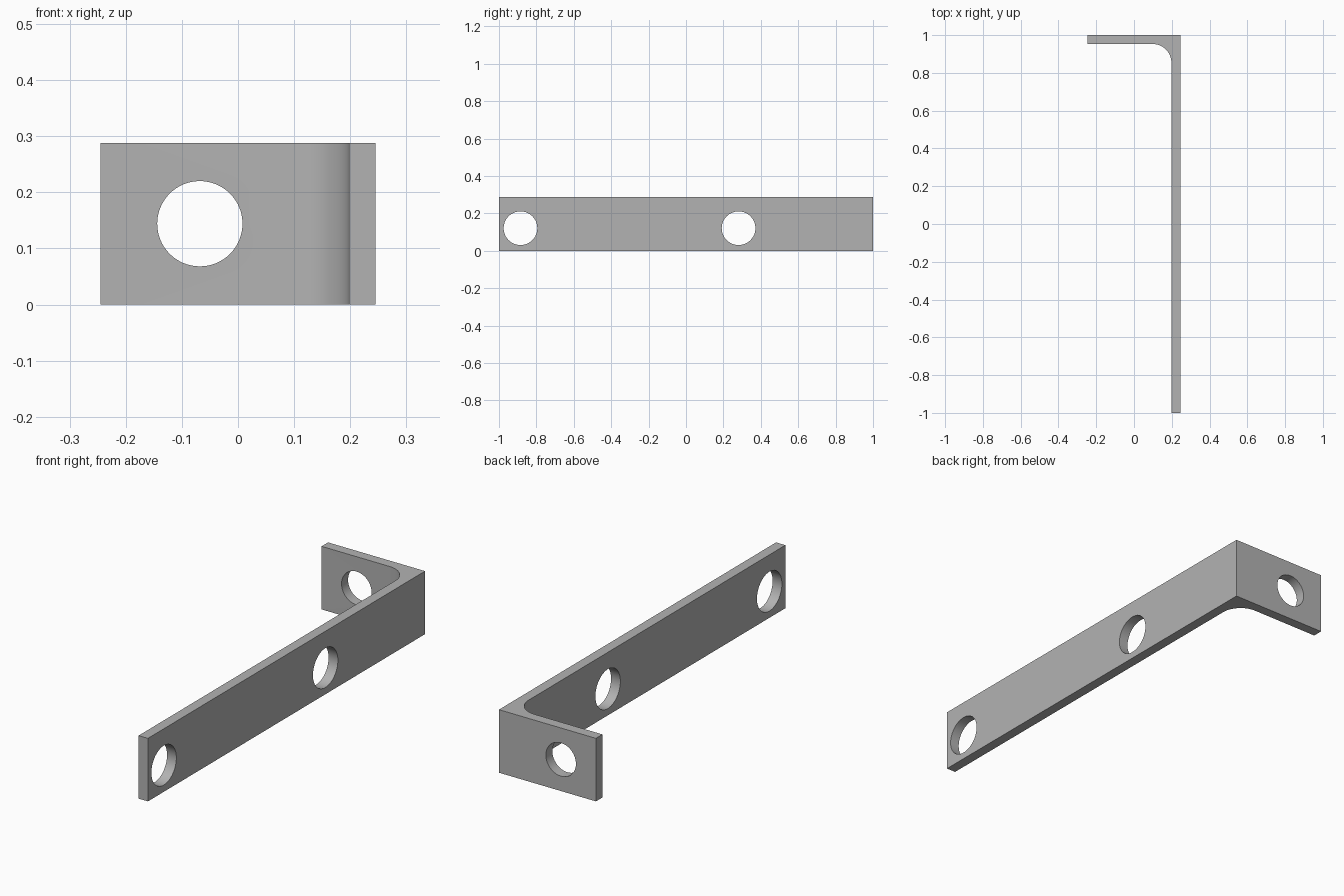
import bpy, bmesh, math
from mathutils import Matrix

cube = bpy.data.objects.get("Cube")
if cube:
    bpy.data.objects.remove(cube, do_unlink=True)

HEIGHT, HALF_W, THICK, FILLET = 0.288, 0.245, 0.047, 0.1

steel = bpy.data.materials.new("grey_steel")
steel.use_nodes = True
colour = (0.45, 0.45, 0.45, 1)
steel.diffuse_color = colour
steel.node_tree.nodes["Principled BSDF"].inputs["Base Color"].default_value = colour


def make_object(name, bm):
    bmesh.ops.recalc_face_normals(bm, faces=bm.faces)
    mesh = bpy.data.meshes.new(name)
    bm.to_mesh(mesh)
    bm.free()
    mesh.materials.append(steel)
    obj = bpy.data.objects.new(name, mesh)
    bpy.context.collection.objects.link(obj)
    return obj


# L-shaped bracket: profile with a rounded inside corner, extruded upward
inner_x, inner_y = HALF_W - THICK, 1 - THICK
profile = [(HALF_W, -1), (HALF_W, 1), (-HALF_W, 1), (-HALF_W, inner_y)]
steps = 24
for i in range(steps + 1):
    a = math.pi / 2 * (1 - i / steps)
    profile.append((inner_x - FILLET + FILLET * math.cos(a),
                    inner_y - FILLET + FILLET * math.sin(a)))
profile.append((inner_x, -1))

bm = bmesh.new()
base = bm.faces.new([bm.verts.new((x, y, 0)) for x, y in profile])
top = bmesh.ops.extrude_face_region(bm, geom=[base])["geom"]
bmesh.ops.translate(bm, vec=(0, 0, HEIGHT),
                    verts=[v for v in top if isinstance(v, bmesh.types.BMVert)])
bracket = make_object("bracket", bm)


# Bolt holes: drilled through the long arm along x and the short arm along y
def drill(name, location, radius, axis):
    bm = bmesh.new()
    turn = Matrix.Rotation(math.pi / 2, 4, "Y" if axis == "X" else "X")
    bmesh.ops.create_cone(bm, cap_ends=True, segments=64, radius1=radius,
                          radius2=radius, depth=0.2,
                          matrix=Matrix.Translation(location) @ turn)
    cutter = make_object(name, bm)
    cutter.hide_render = True
    mod = bracket.modifiers.new(name, "BOOLEAN")
    mod.operation = "DIFFERENCE"
    mod.solver = "EXACT"
    mod.object = cutter
    bpy.context.view_layer.objects.active = bracket
    bpy.ops.object.modifier_apply(modifier=name)
    bpy.data.objects.remove(cutter, do_unlink=True)


arm_x = HALF_W - THICK / 2
drill("end_hole", (arm_x, -0.885, 0.121), 0.09, "X")
drill("middle_hole", (arm_x, 0.281, 0.121), 0.09, "X")
drill("short_arm_hole", (-0.068, 1 - THICK / 2, HEIGHT / 2), 0.076, "Y")

# Smooth the fillet and hole walls, keep the edges crisp
bpy.ops.object.select_all(action="DESELECT")
bracket.select_set(True)
bpy.context.view_layer.objects.active = bracket
bpy.ops.object.shade_smooth_by_angle(angle=math.radians(30))
